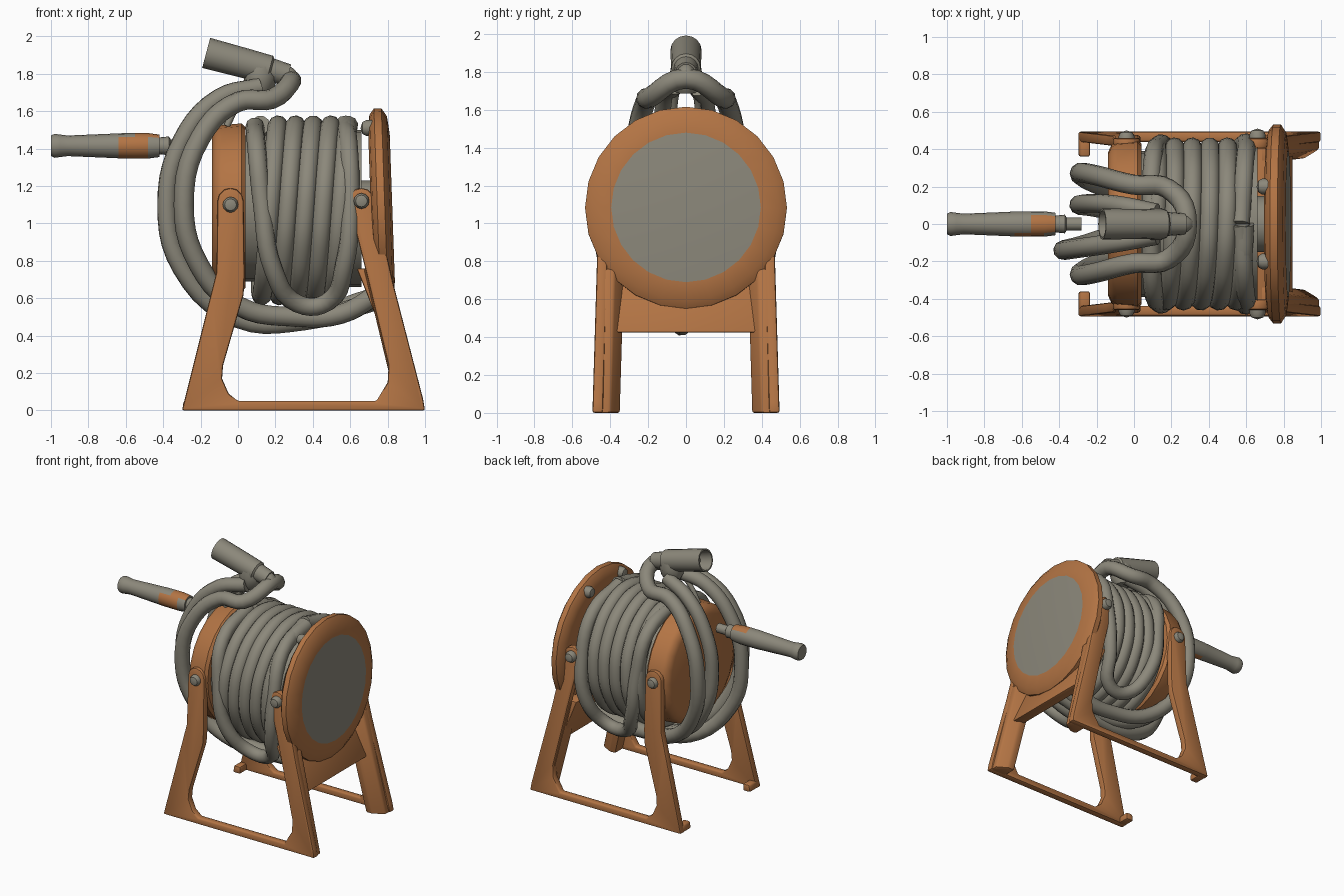
import bpy, bmesh
from math import pi, sin, cos
from mathutils import Vector, Matrix

cube = bpy.data.objects.get("Cube")
if cube:
    bpy.data.objects.remove(cube)


def material(name, rgb):
    m = bpy.data.materials.new(name)
    m.use_nodes = True
    m.diffuse_color = (*rgb, 1)
    m.node_tree.nodes["Principled BSDF"].inputs["Base Color"].default_value = (*rgb, 1)
    return m


ORANGE = material("burnt orange", (0.45, 0.175, 0.058))
GREY = material("warm grey", (0.26, 0.245, 0.196))
made = []


def add(name, bm, mats, rule=None):
    bmesh.ops.remove_doubles(bm, verts=bm.verts, dist=0.0005)
    bmesh.ops.recalc_face_normals(bm, faces=bm.faces)
    if rule:
        for f in bm.faces:
            f.material_index = int(rule(f.calc_center_median(), f.normal))
    me = bpy.data.meshes.new(name)
    bm.to_mesh(me)
    bm.free()
    for m in mats:
        me.materials.append(m)
    ob = bpy.data.objects.new(name, me)
    bpy.context.collection.objects.link(ob)
    made.append(ob)
    return ob


def lathe(name, profile, origin, axis, mats, sides=16, rule=None):
    """Spin (distance, radius) points around an axis."""
    bm = bmesh.new()
    vs = [bm.verts.new((r, 0, a)) for a, r in profile]
    es = [bm.edges.new(p) for p in zip(vs, vs[1:])]
    bmesh.ops.spin(bm, geom=vs + es, cent=(0, 0, 0), axis=(0, 0, 1),
                   angle=2 * pi, steps=sides, use_merge=True)
    ob = add(name, bm, mats, rule)
    turn = Vector((0, 0, 1)).rotation_difference(Vector(axis)).to_matrix().to_4x4()
    ob.data.transform(Matrix.Translation(origin) @ turn)


def slab(name, points, offset, bend=None, bevel=0.012):
    """Extrude a flat outline, optionally shear it, and soften its edges."""
    bm = bmesh.new()
    face = bm.faces.new([bm.verts.new(p) for p in points])
    out = bmesh.ops.extrude_face_region(bm, geom=[face])
    bmesh.ops.translate(bm, vec=offset,
                        verts=[v for v in out["geom"] if isinstance(v, bmesh.types.BMVert)])
    if bend:
        for v in bm.verts:
            v.co = bend(v.co)
    ob = add(name, bm, [ORANGE])
    mod = ob.modifiers.new("soft edges", "BEVEL")
    mod.width, mod.segments, mod.limit_method = bevel, 2, "ANGLE"


def tube(name, points, radius):
    cu = bpy.data.curves.new(name, "CURVE")
    cu.dimensions = "3D"
    cu.bevel_depth, cu.bevel_resolution = radius, 3
    cu.resolution_u, cu.use_fill_caps = 5, True
    sp = cu.splines.new("BEZIER")
    sp.bezier_points.add(len(points) - 1)
    for bp, p in zip(sp.bezier_points, points):
        bp.co = p
        bp.handle_left_type = bp.handle_right_type = "AUTO"
    cu.materials.append(GREY)
    ob = bpy.data.objects.new(name, cu)
    bpy.context.collection.objects.link(ob)
    made.append(ob)


def bolt(name, origin, axis, r=0.042):
    lathe(name, [(-0.02, 0), (-0.02, r), (0.015, r), (0.035, r * 0.75), (0.045, 0)],
          origin, axis, [GREY], 12)


def arc(cx, cz, r):
    return [(cx + r * cos(a * pi / 6), cz + r * sin(a * pi / 6)) for a in range(7)]


# Side frames: two legs with rounded heads joined by a bottom rail
outline = [(-0.3, 0), (1, 0), (0.99, 0.06), (0.83, 0.68)] + arc(0.66, 1.12, 0.07) + [
    (0.69, 0.72), (0.805, 0.24), (0.80, 0.15), (0.74, 0.05), (0, 0.05),
    (-0.05, 0.09), (-0.085, 0.17), (-0.08, 0.24), (0.03, 0.62), (0.035, 0.72)
] + arc(-0.04, 1.12, 0.07) + [(-0.115, 0.74), (-0.15, 0.6)]
for side, s in (("front", -1), ("back", 1)):
    lean = lambda c: Vector((c.x, c.y - s * 0.03 * c.z, c.z))
    slab(side + "_frame", [(x, s * 0.494, z) for x, z in outline], (0, -s * 0.055, 0), lean)
    # Deep chamfered stiffener behind the disc-side leg
    slab(side + "_leg_stiffener",
         [(x, s * y, 0) for x, y in ((0.855, 0.475), (0.992, 0.475), (0.992, 0.40),
                                     (0.91, 0.35), (0.855, 0.35))],
         (0, 0, 0.76), lambda c: Vector((c.x - 0.24 * c.z, c.y - s * 0.03 * c.z, c.z)))
    # Inward foot lug at the handle end
    slab(side + "_foot_lug", [(-0.298, s * 0.46, 0), (-0.235, s * 0.46, 0),
                              (-0.235, s * 0.46, 0.055), (-0.29, s * 0.46, 0.055)],
         (0, -s * 0.1, 0))
    bolt(side + "_left_bolt", (-0.04, s * 0.455, 1.1), (0, s, 0))
    bolt(side + "_right_bolt", (0.66, s * 0.465, 1.12), (0, s, 0))
    bolt(side + "_disc_bolt", (0.70, s * 0.2, 1.51), (-1, 0, 0))
    # Axle stub between the frame and the drum
    lathe(side + "_pivot", [(0, 0), (0, 0.05), (0.1, 0.05), (0.1, 0)],
          (-0.04, s * 0.34, 1.1), (0, s, 0), [ORANGE], 12)

# Thick cross panel between the disc-side legs, sloping back under the drum
slab("cross_panel", [(0, y, z) for y, z in ((-0.44, 0.425), (0.44, 0.425),
                                            (0.44, 0.76), (-0.44, 0.76))],
     (-0.085, 0, 0), lambda c: Vector((c.x + 0.855 - 0.4 * (c.z - 0.42), c.y, c.z)))

# Drum: outer disc with inlaid centre, core and handle-side flange
lathe("outer_disc", [(-0.07, 0), (-0.07, 0.44), (-0.06, 0.50), (-0.035, 0.533), (0.005, 0.533),
                     (0.033, 0.49), (0.045, 0.395), (0.045, 0)],
      (0.78, 0, 1.083), (1, 0, 0.035), [ORANGE, GREY], 24,
      lambda c, n: c.z > 0 and c.xy.length < 0.38 and n.z > 0.99)
lathe("drum_core", [(0, 0), (0, 0.39), (0.55, 0.39), (0.56, 0.42), (0.63, 0.42), (0.63, 0.15),
                    (0.70, 0.15), (0.70, 0)], (0.03, 0, 1.08), (1, 0, 0), [GREY], 24)
lathe("drum_flange", [(0, 0), (0, 0.38), (0.02, 0.425), (0.05, 0.44), (0.16, 0.45),
                      (0.18, 0.43), (0.18, 0)], (-0.14, 0, 1.085), (1, 0, 0), [ORANGE], 24)
bolt("flange_bolt", (-0.07, 0.11, 1.51), (0, 0, 1), 0.035)

# Wound hose: a helix that sways a little on each turn
turns, steps = 5, 12
coil = []
for i in range(turns * steps + 1):
    a = 2 * pi * i / steps
    k = i / (turns * steps)
    coil.append((0.1 + 0.47 * k + 0.02 * cos(a), 0.41 * sin(a), 1.07 + 0.455 * cos(a)))
tube("wound_hose", coil, 0.053)
# Slack turns crossing over the winding
for s in (-1, 1):
    tube("crossing_hose", [(0.09, 0, 1.52), (0.1, s * 0.33, 1.4), (0.13, s * 0.42, 1.1),
                           (0.19, s * 0.4, 0.75), (0.32, s * 0.29, 0.57), (0.48, s * 0.29, 0.58),
                           (0.57, s * 0.41, 0.78), (0.6, s * 0.42, 1.1), (0.59, s * 0.3, 1.42),
                           (0.57, 0, 1.53)], 0.05)

# Loose hose: a big loop hung around the handle side, bent over at the top
half = [(0.18, 0.19, 1.665), (0, 0.21, 1.65), (-0.2, 0.26, 1.46), (-0.29, 0.27, 1.1),
        (-0.21, 0.22, 0.78), (0, 0.15, 0.56), (0.3, 0.1, 0.5), (0.55, 0.1, 0.515), (0.76, 0.13, 0.63)]
mirrored = [(x, -y, z) for x, y, z in half]
tube("loose_hose", half[::-1] + [(0.285, 0, 1.765)] + mirrored, 0.054)
tube("inner_loose_hose", [(0.12, 0.06, 1.72), (-0.08, 0.1, 1.64), (-0.24, 0.11, 1.42), (-0.295, 0.1, 1.1),
                          (-0.22, 0.09, 0.8), (0, 0.05, 0.56), (0.35, 0, 0.5), (0.7, 0, 0.6)], 0.05)
tube("outer_loose_hose", [(0.12, -0.06, 1.73), (-0.1, -0.1, 1.67), (-0.3, -0.13, 1.44), (-0.38, -0.14, 1.1),
                          (-0.3, -0.12, 0.76), (0, -0.04, 0.49), (0.35, -0.02, 0.478), (0.72, -0.05, 0.58)], 0.052)

# Spray nozzle with an open mouth, neck and prongs
lathe("nozzle", [(0.1, 0), (0.1, 0.068), (0, 0.072), (0, 0.083), (0.22, 0.08), (0.35, 0.077),
                 (0.36, 0.064), (0.455, 0.057), (0.455, 0)],
      (-0.17, 0, 1.912), (0.43, 0, -0.115), [GREY])
lathe("nozzle_neck", [(0, 0), (0, 0.08), (0.05, 0.09), (0.11, 0.08), (0.15, 0.055), (0.15, 0)],
      (0.125, 0, 1.84), (-0.1, 0, -1), [GREY], 10)
tube("hose_joint", [(0.22, 0, 1.81), (0.27, 0, 1.79), (0.29, 0, 1.74)], 0.048)
for s in (-1, 1):
    tube("nozzle_prong", [(0.08, s * 0.04, 1.74), (0, s * 0.06, 1.64), (-0.06, s * 0.07, 1.52)], 0.018)


# Crank handle with a coloured patch that slants across its front and top
def patch(c, n):
    if n.x < -0.6:
        return 0.45 < c.z < 0.58 and c.y < 0.04
    return 0.36 < c.z < 0.52 and c.y < 0.02


lathe("crank_handle", [(0, 0), (0, 0.055), (0.02, 0.064), (0.05, 0.06), (0.09, 0.055), (0.35, 0.066),
                       (0.36, 0.067), (0.45, 0.068), (0.52, 0.068), (0.58, 0.06), (0.58, 0.045),
                       (0.63, 0.05), (0.64, 0.035), (0.72, 0.035), (0.72, 0)],
      (-1, 0, 1.415), (1, 0, 0), [GREY, ORANGE], 16, patch)

# Turn tubes into meshes and smooth everything except sharp edges
bpy.ops.object.select_all(action="DESELECT")
for ob in made:
    ob.select_set(True)
bpy.context.view_layer.objects.active = made[0]
bpy.ops.object.convert(target="MESH")
bpy.ops.object.shade_smooth_by_angle(angle=0.75)
